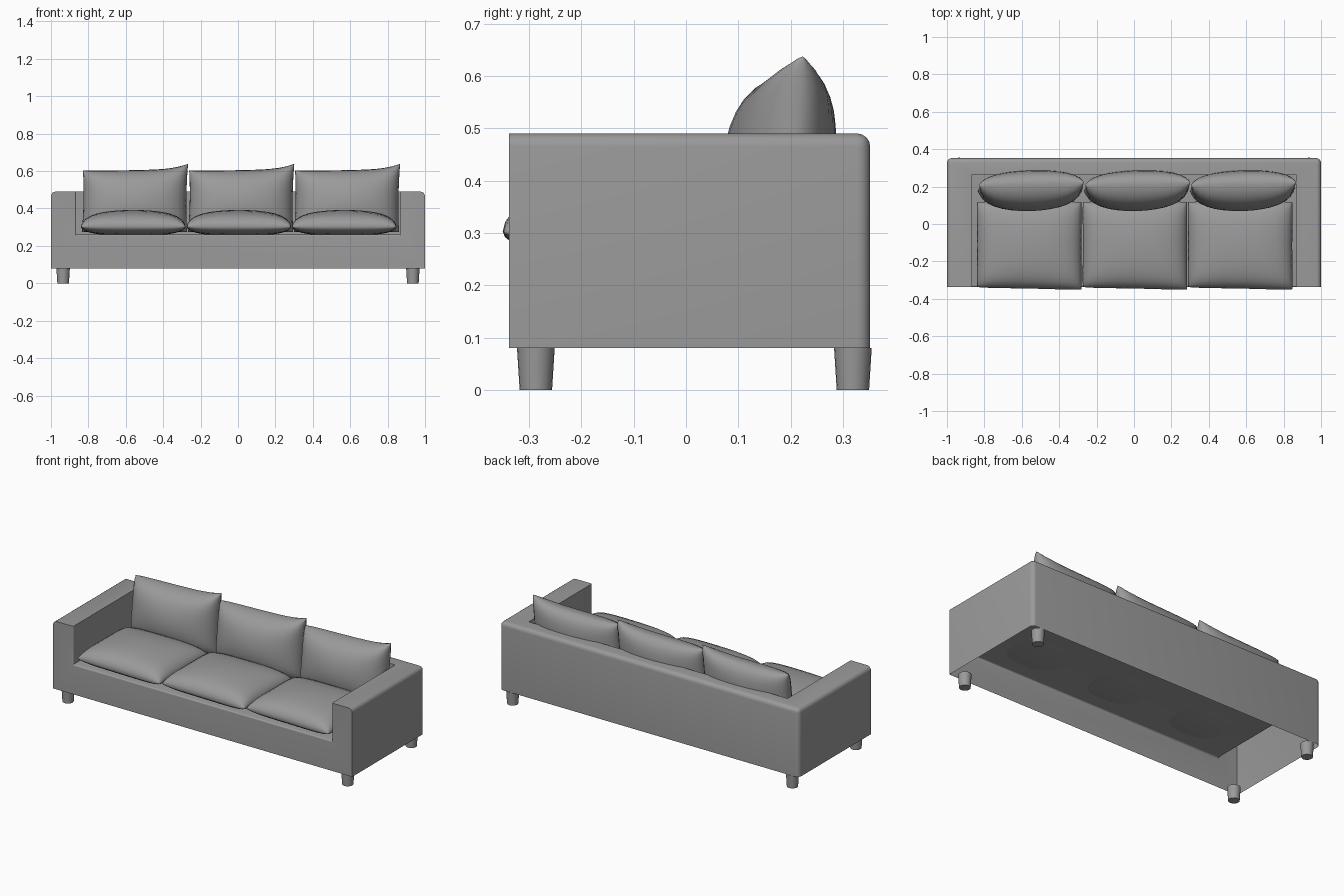
import bpy, bmesh, math
from mathutils import Vector

if "Cube" in bpy.data.objects:
    bpy.data.objects.remove(bpy.data.objects["Cube"])

fabric = bpy.data.materials.new("dark_grey")
fabric.diffuse_color = (0.325, 0.325, 0.325, 1)
fabric.use_nodes = True
fabric.node_tree.nodes["Principled BSDF"].inputs["Base Color"].default_value = fabric.diffuse_color


def finish(bm, name, angle):
    mesh = bpy.data.meshes.new(name)
    bm.to_mesh(mesh)
    bm.free()
    mesh.materials.append(fabric)
    ob = bpy.data.objects.new(name, mesh)
    bpy.context.collection.objects.link(ob)
    bpy.ops.object.select_all(action='DESELECT')
    ob.select_set(True)
    bpy.context.view_layer.objects.active = ob
    bpy.ops.object.shade_smooth_by_angle(angle=math.radians(angle))
    return ob


# Sofa frame: upholstered shell, open underneath
X, XI = 1.0, 0.865            # outer side, arm inner side
F, BI, B = -0.338, 0.265, 0.352   # front, back-rest inner side, back
Z0, ZS, ZT = 0.08, 0.26, 0.49     # bottom, seat deck, arm top

bm = bmesh.new()


def face(*pts):
    bm.faces.new([bm.verts.new(p) for p in pts])


outline = [(-X, Z0), (X, Z0), (X, ZT), (XI, ZT), (XI, ZS), (-XI, ZS), (-XI, ZT), (-X, ZT)]
face(*[(x, F, z) for x, z in outline])
face((X, B, Z0), (-X, B, Z0), (-X, B, ZT), (X, B, ZT))
plan = [(-X, F), (-XI, F), (-XI, BI), (XI, BI), (XI, F), (X, F), (X, B), (-X, B)]
face(*[(x, y, ZT) for x, y in reversed(plan)])
face((-XI, F, ZS), (XI, F, ZS), (XI, BI, ZS), (-XI, BI, ZS))
face((-XI, BI, ZS), (XI, BI, ZS), (XI, BI, ZT), (-XI, BI, ZT))
face((X, F, Z0), (X, B, Z0), (X, B, ZT), (X, F, ZT))
face((-X, B, Z0), (-X, F, Z0), (-X, F, ZT), (-X, B, ZT))
face((XI, BI, ZS), (XI, F, ZS), (XI, F, ZT), (XI, BI, ZT))
face((-XI, F, ZS), (-XI, BI, ZS), (-XI, BI, ZT), (-XI, F, ZT))
bmesh.ops.remove_doubles(bm, verts=bm.verts, dist=1e-4)
bmesh.ops.recalc_face_normals(bm, faces=bm.faces)


def outer(e):
    m = (e.verts[0].co + e.verts[1].co) / 2
    on_side, on_back, on_top = abs(m.x) > 0.99, m.y > B - 0.01, m.z > ZT - 0.01
    return not e.is_boundary and on_side + on_back + on_top >= 2


def front_rim(e):
    m = (e.verts[0].co + e.verts[1].co) / 2
    length = e.calc_length()
    rail = abs(m.z - ZS) < 1e-3 and length > 1
    arm = abs(abs(m.x) - XI) < 1e-3
    return abs(m.y - F) < 1e-3 and (rail or arm)


for test, width in ((outer, 0.025), (front_rim, 0.01)):
    bmesh.ops.bevel(bm, geom=[e for e in bm.edges if test(e)], offset=width,
                    offset_type='OFFSET', segments=4, profile=0.5, affect='EDGES')
finish(bm, "sofa_frame", 40)


# Cushions: two bulging grids sharing a seam; "full" sets how boxy the edges are
def cushion(name, place, front, back, full, n=16):
    bm = bmesh.new()
    for side, depth in ((1, front), (-1, back)):
        rows = []
        for j in range(n + 1):
            v = -math.cos(math.pi * j / n)
            row = []
            for i in range(n + 1):
                u = -math.cos(math.pi * i / n)
                edge = max(0, (1 - u ** 6) * (1 - v ** 6)) ** 0.5
                dome = (1 - u * u) * (1 - v * v)
                row.append(bm.verts.new(place(u, v, side * depth * (full * edge + (1 - full) * dome))))
            rows.append(row)
        for j in range(n):
            for i in range(n):
                q = [rows[j][i], rows[j][i + 1], rows[j + 1][i + 1], rows[j + 1][i]]
                bm.faces.new(q if side > 0 else q[::-1])
    bmesh.ops.remove_doubles(bm, verts=bm.verts, dist=1e-5)
    bmesh.ops.recalc_face_normals(bm, faces=bm.faces)
    return finish(bm, name, 75)


for k, cx in enumerate((-0.56, 0.005, 0.568)):
    def seat(u, v, w):
        x = cx + u * (0.284 - 0.006 * (1 - v * v) - 0.006 * (u * v) ** 4)
        y = -0.113 + v * (0.238 - 0.006 * (1 - u * u) - 0.008 * (u * v) ** 4) - 0.006 * u * (1 - v) / 2
        z = 0.302 + w
        return Vector((x, y, z))

    def rest(u, v, w):
        top = (v + 1) / 2
        x = cx + 0.006 + 0.003 * k + u * (0.281 - 0.006 * (1 - v * v)) + 0.006 * top
        y = 0.2 + 0.015 * v + 0.008 * u - w
        z = 0.44 + 0.165 * v + top * (0.006 * u + 0.024 * max(u, 0) ** 4 + 0.004 * u * u)
        return Vector((x, y, z))

    cushion(f"seat_cushion_{k + 1}", seat, 0.09, 0.049, 0.65)
    cushion(f"back_cushion_{k + 1}", rest, 0.13, 0.085, 0.6)

# Tapered round legs
for sx, side in ((-1, "left"), (1, "right")):
    for y, end in ((-0.287, "front"), (0.319, "back")):
        bm = bmesh.new()
        bmesh.ops.create_cone(bm, cap_ends=True, segments=20, radius1=0.031,
                              radius2=0.036, depth=0.08)
        bmesh.ops.translate(bm, verts=bm.verts, vec=(sx * 0.935, y, 0.04))
        finish(bm, f"{end}_{side}_leg", 40)
